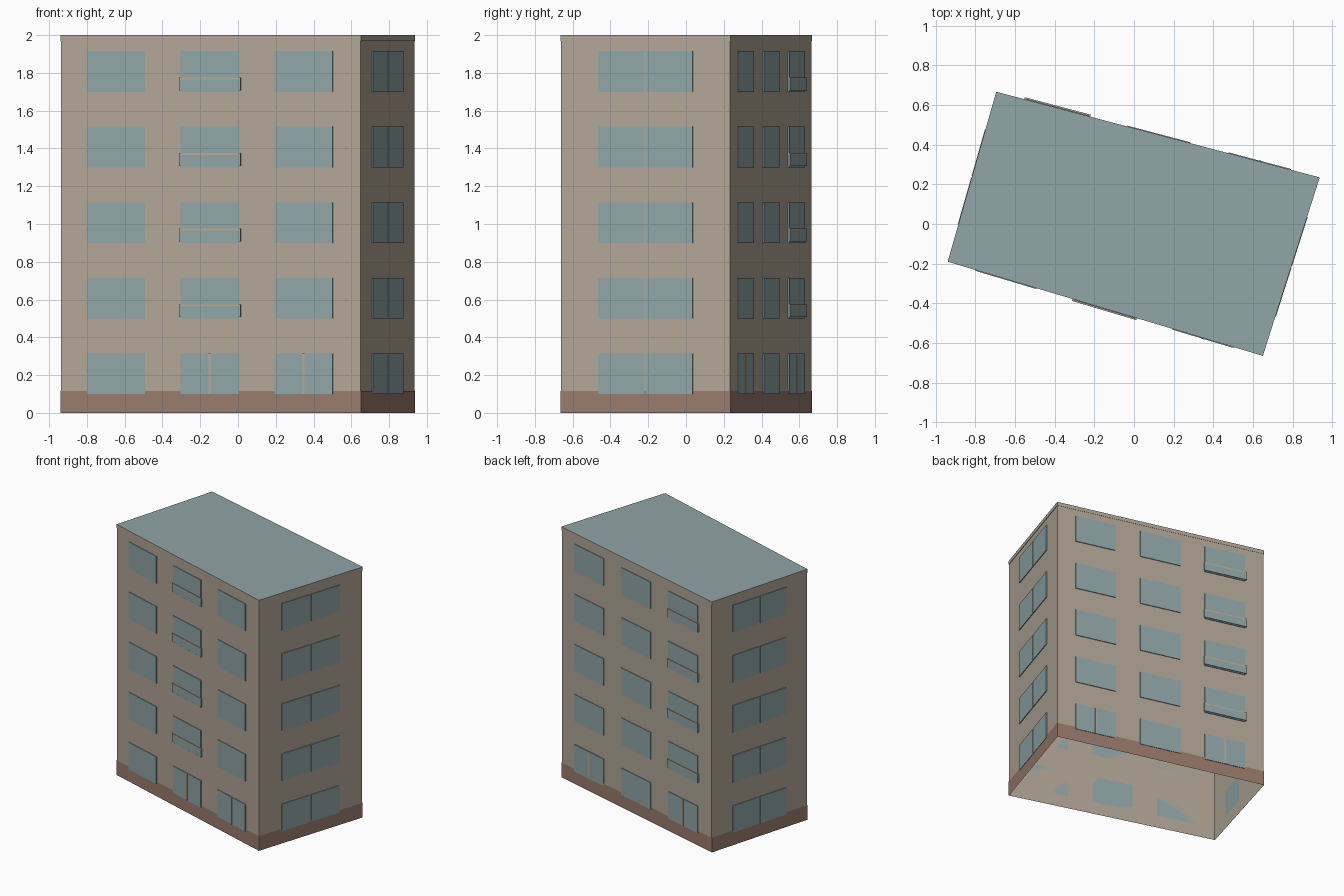
import bpy
import bmesh
from mathutils import Vector

cube = bpy.data.objects.get("Cube")
if cube:
    bpy.data.objects.remove(cube, do_unlink=True)


def material(name, rgb):
    mat = bpy.data.materials.new(name)
    mat.use_nodes = True
    color = (*[(c / 255) ** 2.2 for c in rgb], 1)
    mat.diffuse_color = color
    mat.node_tree.nodes["Principled BSDF"].inputs["Base Color"].default_value = color
    return mat


WALL = material("beige plaster", (176, 164, 148))
BASE = material("brown base", (152, 122, 108))
GLASS = material("blue grey", (143, 164, 166))
TRIM = material("light tan trim", (186, 166, 146))

# Footprint corners, counterclockwise from the front left
CORNERS = [Vector(c) for c in ((-0.94, -0.19), (0.65, -0.665), (0.937, 0.235), (-0.695, 0.667))]
SHRINK = 0.996
FLOORS = [0.1 + 0.4 * i for i in range(5)]
COLUMNS = [(0.087, 0.281), (0.4, 0.595), (0.714, 0.909)]
WINDOW_H = 0.215


def finish(bm, name, *mats):
    mesh = bpy.data.meshes.new(name)
    bm.to_mesh(mesh)
    bm.free()
    for mat in mats:
        mesh.materials.append(mat)
    obj = bpy.data.objects.new(name, mesh)
    bpy.context.collection.objects.link(obj)
    return obj


def ring(bm, z0, z1, scale):
    """Four upright walls around the footprint; returns the top loop."""
    low, high = [[bm.verts.new((*(c * scale), z)) for c in CORNERS] for z in (z0, z1)]
    for i in range(4):
        j = (i + 1) % 4
        bm.faces.new((low[i], low[j], high[j], high[i]))
    return low, high


def plate(bm, side, t0, t1, z0, z1, out):
    """Thin box on one wall, between fractions t0 and t1 of its length."""
    a, b = CORNERS[side] * SHRINK, CORNERS[(side + 1) % 4] * SHRINK
    d = b - a
    normal = Vector((d.y, -d.x)).normalized() * out
    p, q = a + d * t0, a + d * t1
    foot = (p, p + normal, q + normal, q)
    low, high = [[bm.verts.new((*c, z)) for c in foot] for z in (z0, z1)]
    bm.faces.new(low[::-1])
    bm.faces.new(high)
    for i in range(4):
        j = (i + 1) % 4
        bm.faces.new((low[i], low[j], high[j], high[i]))
    bmesh.ops.recalc_face_normals(bm, faces=bm.faces[:])


# Hollow wall shell, open underneath
bm = bmesh.new()
ring(bm, 0, 1.97, SHRINK)
finish(bm, "walls", WALL)

# Base band
bm = bmesh.new()
low, high = ring(bm, 0, 0.117, 1)
bm.faces.new(high).material_index = 1
inner = bmesh.ops.inset_region(bm, faces=[bm.faces[:][-1]], thickness=0.004)
bmesh.ops.delete(bm, geom=[f for f in bm.faces if f.material_index and f not in inner["faces"]], context="FACES_ONLY")
for f in bm.faces:
    f.material_index = 0
finish(bm, "base_band", BASE)

# Flat roof with a plaster edge
bm = bmesh.new()
low, high = ring(bm, 1.97, 2, 1)
bm.faces.new(low[::-1])
bm.faces.new(high).material_index = 1
finish(bm, "roof", WALL, GLASS)

# Windows, doors and balconies on the long walls
for side, label, doors, balcony in ((0, "front", (1, 2), 1), (2, "back", (0, 2), 2)):
    windows, splits, panels, rails = [bmesh.new() for _ in range(4)]
    for level, z in enumerate(FLOORS):
        for col, (t0, t1) in enumerate(COLUMNS):
            plate(windows, side, t0, t1, z, z + WINDOW_H, 0.006)
            if level == 0 and col in doors:
                mid = (t0 + t1) / 2
                plate(splits, side, mid - 0.003, mid + 0.003, z, z + WINDOW_H, 0.008)
            if level and col == balcony:
                plate(panels, side, t0 - 0.004, t1 + 0.006, z + 0.008, z + 0.065, 0.012)
                plate(rails, side, t0 - 0.004, t1 + 0.006, z + 0.065, z + 0.075, 0.012)
    finish(windows, label + "_windows", GLASS)
    finish(splits, label + "_door_splits", TRIM)
    finish(panels, label + "_balcony_panels", GLASS)
    finish(rails, label + "_balcony_rails", TRIM)

# Paired windows on the short walls
for side, label in ((1, "right"), (3, "left")):
    bm = bmesh.new()
    for z in FLOORS:
        for t0, t1 in ((0.22, 0.495), (0.505, 0.78)):
            plate(bm, side, t0, t1, z, z + WINDOW_H, 0.006)
    finish(bm, label + "_end_windows", GLASS)
